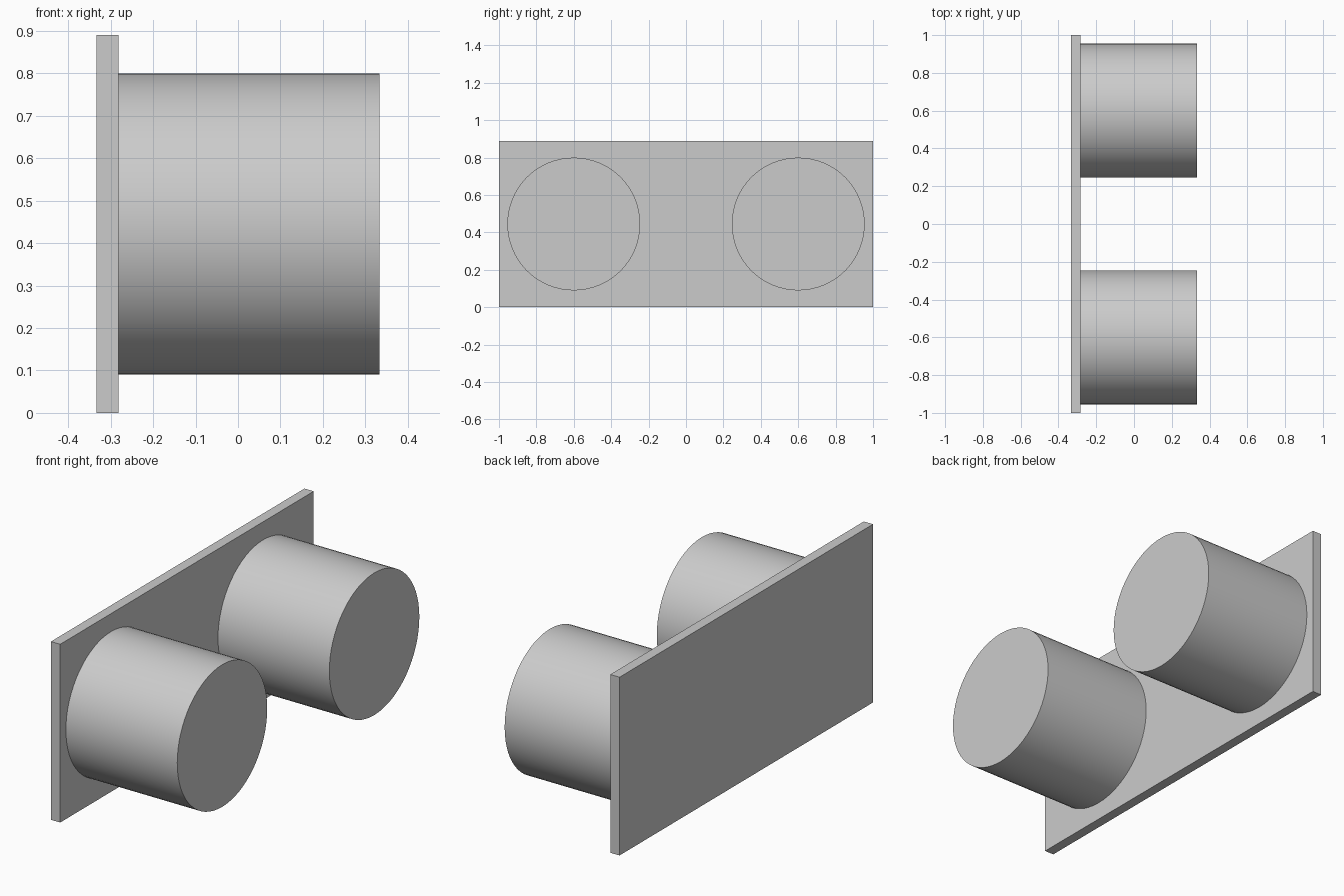
import bpy
import math

if "Cube" in bpy.data.objects:
    bpy.data.objects.remove(bpy.data.objects["Cube"], do_unlink=True)

# One plain grey for every part
grey = bpy.data.materials.new("light_grey")
grey.use_nodes = True
COLOUR = (0.6, 0.6, 0.6, 1)
grey.diffuse_color = COLOUR
grey.node_tree.nodes["Principled BSDF"].inputs["Base Color"].default_value = COLOUR

HEIGHT = 0.89
PLATE_BACK, PLATE_FRONT, PEG_END = -0.333, -0.282, 0.333
MID_Z = HEIGHT / 2

# Upright backing plate
bpy.ops.mesh.primitive_cube_add(size=1, location=((PLATE_BACK + PLATE_FRONT) / 2, 0, MID_Z))
plate = bpy.context.object
plate.name = "back_plate"
plate.scale = (PLATE_FRONT - PLATE_BACK, 2, HEIGHT)
bpy.ops.object.transform_apply(location=False, rotation=False, scale=True)
plate.data.materials.append(grey)


def add_peg(name, y):
    """Round peg standing out from the plate along +x."""
    bpy.ops.mesh.primitive_cylinder_add(
        vertices=64, radius=0.355, depth=PEG_END - PLATE_FRONT,
        location=((PLATE_FRONT + PEG_END) / 2, y, MID_Z),
        rotation=(0, math.pi / 2, 0))
    peg = bpy.context.object
    peg.name = name
    peg.data.materials.append(grey)
    bpy.ops.object.shade_smooth_by_angle(angle=math.radians(30))


# Pair of pegs
add_peg("front_peg", -0.6)
add_peg("back_peg", 0.6)
